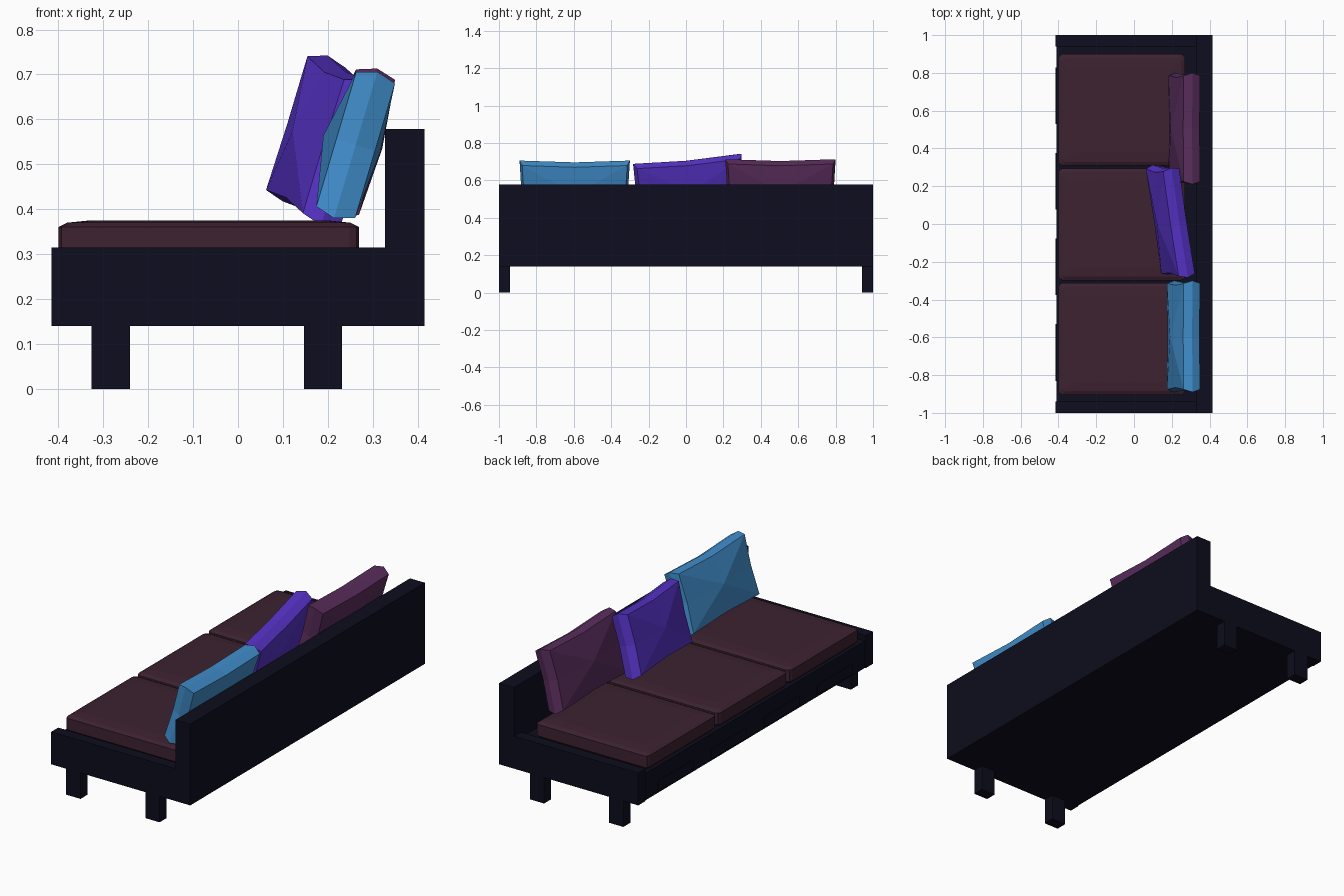
import bpy, bmesh, math
from mathutils import Matrix, Vector

if "Cube" in bpy.data.objects:
    bpy.data.objects.remove(bpy.data.objects["Cube"])


def material(name, rgb):
    m = bpy.data.materials.new(name)
    m.diffuse_color = (*rgb, 1)
    m.use_nodes = True
    m.node_tree.nodes["Principled BSDF"].inputs["Base Color"].default_value = m.diffuse_color
    return m


NAVY = material("dark navy", (0.004, 0.004, 0.013))
SEAT = material("dark maroon", (0.046, 0.016, 0.030))
BLUE = material("sky blue", (0.052, 0.27, 0.60))
VIOLET = material("violet", (0.095, 0.033, 0.58))
PLUM = material("plum", (0.10, 0.026, 0.107))


def finish(bm, name, mat):
    bmesh.ops.recalc_face_normals(bm, faces=bm.faces[:])
    me = bpy.data.meshes.new(name)
    bm.to_mesh(me)
    bm.free()
    me.materials.append(mat)
    ob = bpy.data.objects.new(name, me)
    bpy.context.collection.objects.link(ob)
    return ob


def box(name, x, y, z, mat):
    bm = bmesh.new()
    size = [b - a for a, b in (x, y, z)]
    mid = [(a + b) / 2 for a, b in (x, y, z)]
    bmesh.ops.create_cube(bm, size=1, matrix=Matrix.Translation(mid) @ Matrix.Diagonal((*size, 1)))
    return finish(bm, name, mat)


def seat_cushion(name, x, y):
    # stacked outlines with softened corners and a gently crowned top
    bm = bmesh.new()
    rings = []
    for z, inset in ((0.28, 0.015), (0.298, 0), (0.36, 0), (0.370, 0.02), (0.375, 0.07)):
        c = 0.022
        hx, hy = (x[1] - x[0]) / 2 - inset, (y[1] - y[0]) / 2 - inset
        ring = []
        for sx, sy in ((1, 1), (-1, 1), (-1, -1), (1, -1)):
            pts = [(sx * hx, sy * (hy - c)), (sx * (hx - c * 0.3), sy * (hy - c * 0.3)), (sx * (hx - c), sy * hy)]
            ring += pts if sx * sy > 0 else pts[::-1]
        rings.append([bm.verts.new((px + sum(x) / 2, py + sum(y) / 2, z)) for px, py in ring])
    n = len(rings[0])
    for a, b in zip(rings, rings[1:]):
        for i in range(n):
            bm.faces.new((a[i], a[(i + 1) % n], b[(i + 1) % n], b[i]))
    bm.faces.new(rings[0])
    bm.faces.new(rings[-1])
    return finish(bm, name, SEAT)


def pillow(name, centre, lean, yaw, roll, mat):
    # square outline with pinched sides, a ridge round the rim and bulging faces
    W, H, T = 0.295, 0.170, 0.045
    outline = [(-1, -1), (0, -1), (1, -1), (1, 0), (1, 1), (0, 1), (-1, 1), (-1, 0)]
    bm = bmesh.new()
    rings = []
    for u, inset in ((-T, 0.014), (0, 0), (T, 0.014)):
        ring = []
        for a, b in outline:
            pinch = inset + (0.010 if a * b == 0 else 0)
            ring.append(bm.verts.new((u, a * (W - pinch), b * (H - pinch))))
        rings.append(ring)
    for a, b in zip(rings, rings[1:]):
        for i in range(8):
            bm.faces.new((a[i], a[(i + 1) % 8], b[(i + 1) % 8], b[i]))
    for ring, u in ((rings[0], -T - 0.03), (rings[-1], T + 0.012)):
        c = bm.verts.new((u, 0, 0))
        for i in range(8):
            bm.faces.new((ring[i], ring[(i + 1) % 8], c))
    r = math.radians
    bm.transform(Matrix.Translation(Vector(centre)) @ Matrix.Rotation(r(yaw), 4, 'Z')
                 @ Matrix.Rotation(r(lean), 4, 'Y') @ Matrix.Rotation(r(roll), 4, 'X'))
    return finish(bm, name, mat)


# frame: sunken deck, raised end rails, back panel
box("deck", (-0.41, 0.34), (-0.95, 0.95), (0.14, 0.285), NAVY)
box("backrest", (0.327, 0.415), (-1, 1), (0.14, 0.578), NAVY)
for side, (a, b) in (("near", (-1, -0.94)), ("far", (0.94, 1))):
    box(side + "_end_rail", (-0.415, 0.34), (a, b), (0.14, 0.315), NAVY)
    box(side + "_front_leg", (-0.326, -0.24), (a, b), (0, 0.145), NAVY)
    box(side + "_rear_leg", (0.147, 0.232), (a, b), (0, 0.145), NAVY)

# low panels along the seat front
for i in range(4):
    y = -0.68 + i * 0.453
    box(f"front_panel_{i + 1}", (-0.415, -0.408), (y - 0.15, y + 0.15), (0.15, 0.205), NAVY)

# three seat cushions
for i, y in enumerate(((-0.905, -0.312), (-0.298, 0.295), (0.309, 0.90))):
    seat_cushion(f"seat_cushion_{i + 1}", (-0.40, 0.27), y)

# three loose back pillows
pillow("blue_pillow", (0.262, -0.595, 0.543), 16.5, 0, 0, BLUE)
pillow("violet_pillow", (0.192, 0.015, 0.553), 16.5, 10, 5.5, VIOLET)
pillow("plum_pillow", (0.266, 0.505, 0.549), 15, 0, 0, PLUM)
